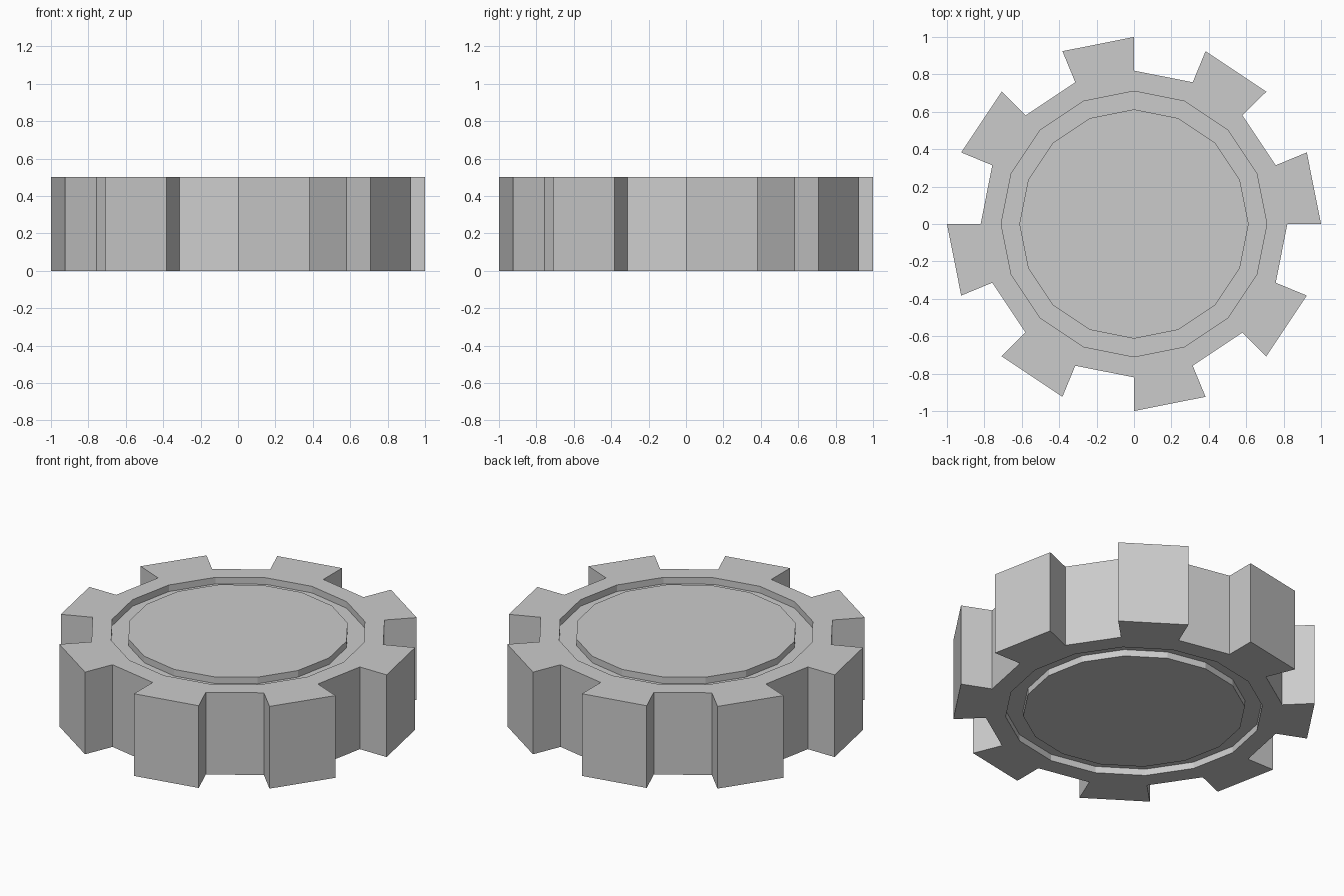
import bpy, bmesh
from math import cos, sin, tau

if "Cube" in bpy.data.objects:
    bpy.data.objects.remove(bpy.data.objects["Cube"])

SIDES = 16
HEIGHT = 0.5
GROOVE = 0.04
R_TIP, R_ROOT, R_RIM, R_HUB = 1.0, 0.82, 0.71, 0.613

bm = bmesh.new()


def ring(radius, z):
    return [bm.verts.new((radius * cos(tau * i / SIDES), radius * sin(tau * i / SIDES), z))
            for i in range(SIDES)]


def bridge(a, b):
    return [bm.faces.new((a[i], a[(i + 1) % SIDES], b[(i + 1) % SIDES], b[i]))
            for i in range(SIDES)]


# Cross-section from bottom hub, around the outer wall, to top hub
profile = [(R_HUB, 0), (R_HUB, GROOVE), (R_RIM, GROOVE), (R_RIM, 0), (R_ROOT, 0),
           (R_ROOT, HEIGHT), (R_RIM, HEIGHT), (R_RIM, HEIGHT - GROOVE),
           (R_HUB, HEIGHT - GROOVE), (R_HUB, HEIGHT)]
rings = [ring(r, z) for r, z in profile]
bands = [bridge(a, b) for a, b in zip(rings, rings[1:])]

# Flat hub faces
bm.faces.new(list(reversed(rings[0])))
bm.faces.new(rings[-1])

# Teeth: every second outer wall face pushed out radially
teeth = bands[4][::2]
extruded = bmesh.ops.extrude_discrete_faces(bm, faces=teeth)["faces"]
for face in extruded:
    for v in face.verts:
        v.co.x *= R_TIP / R_ROOT
        v.co.y *= R_TIP / R_ROOT

bmesh.ops.recalc_face_normals(bm, faces=bm.faces)
mesh = bpy.data.meshes.new("gear_wheel")
bm.to_mesh(mesh)
bm.free()
gear = bpy.data.objects.new("gear_wheel", mesh)
bpy.context.collection.objects.link(gear)
